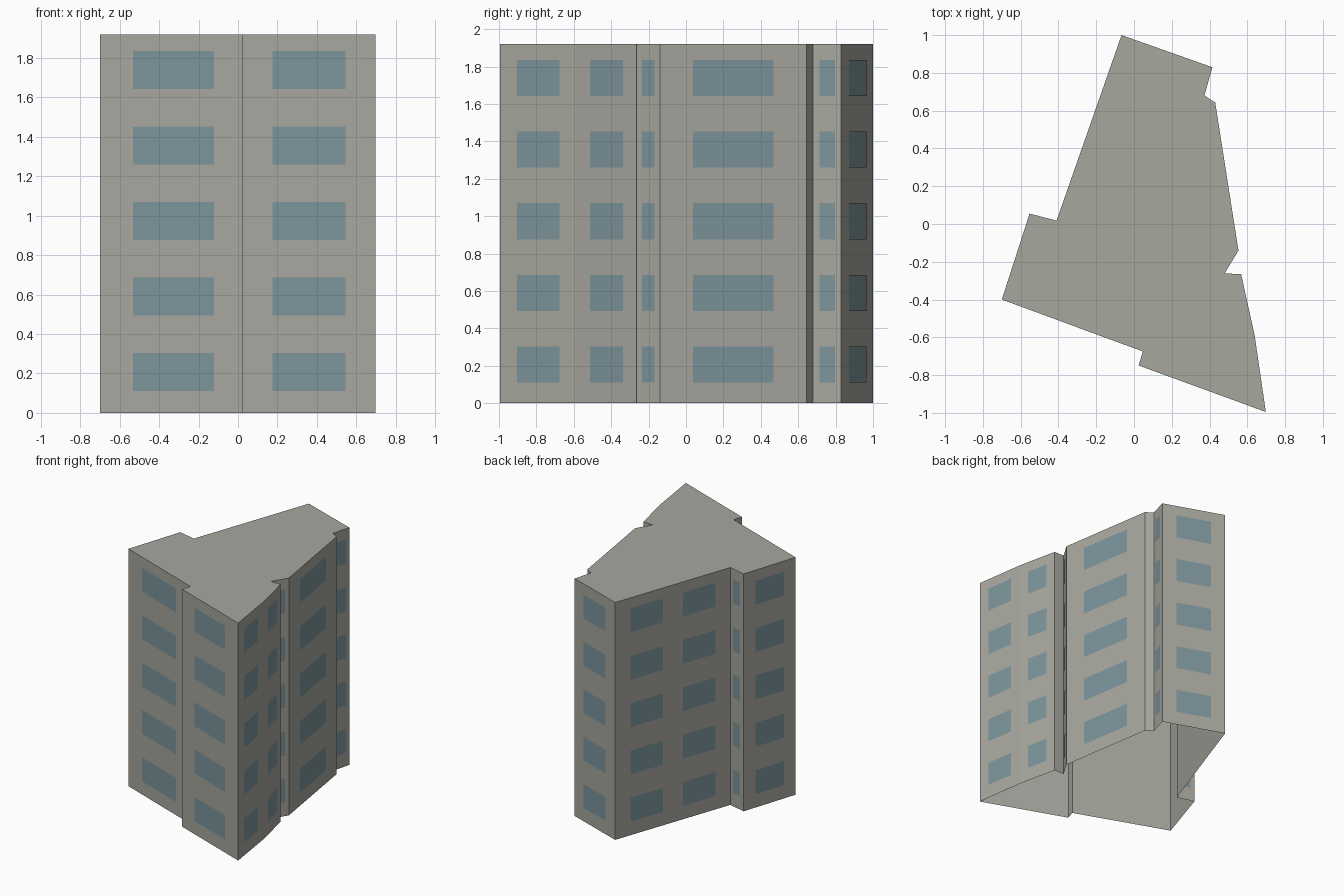
import bpy
import bmesh
from mathutils import Vector

cube = bpy.data.objects.get("Cube")
if cube:
    bpy.data.objects.remove(cube, do_unlink=True)

HEIGHT = 1.92
FLOORS, PITCH = 5, 0.383
SILL, WINDOW_HEIGHT = 0.11, 0.193
ONE = [(0.225, 0.775)]
TWO = [(0.13, 0.415), (0.585, 0.87)]

# Footprint corners, clockwise from above, each with the window spans
# (fractions of the wall length) of the wall that starts there
PLAN = [
    ((-0.066, 1.0), ONE),
    ((0.415, 0.83), ONE),
    ((0.373, 0.68), []),
    ((0.43, 0.643), ONE),
    ((0.553, -0.14), ONE),
    ((0.48, -0.262), []),
    ((0.567, -0.265), ONE),
    ((0.638, -0.585), ONE),
    ((0.698, -0.995), ONE),
    ((0.024, -0.749), []),
    ((0.047, -0.675), ONE),
    ((-0.7, -0.4), ONE),
    ((-0.553, 0.055), ONE),
    ((-0.41, 0.018), TWO),
]


def make_material(name, color):
    mat = bpy.data.materials.new(name)
    mat.use_nodes = True
    mat.diffuse_color = color
    mat.node_tree.nodes["Principled BSDF"].inputs["Base Color"].default_value = color
    return mat


def make_object(name, bm, mat):
    mesh = bpy.data.meshes.new(name)
    bm.to_mesh(mesh)
    bm.free()
    mesh.materials.append(mat)
    obj = bpy.data.objects.new(name, mesh)
    bpy.context.collection.objects.link(obj)
    return obj


def add_panel(bm, a, b, z0, z1):
    """Upright quad facing the left side of the line from a to b."""
    corners = [(b, z0), (a, z0), (a, z1), (b, z1)]
    bm.faces.new([bm.verts.new((p.x, p.y, z)) for p, z in corners])


concrete = make_material("warm grey concrete", (0.39, 0.385, 0.345, 1))
glass = make_material("blue grey glass", (0.2, 0.3, 0.33, 1))

corners = [Vector(p) for p, _ in PLAN]
walls = list(zip(corners, corners[1:] + corners[:1], [s for _, s in PLAN]))

# Building shell: walls and flat roof, open underneath
shell = bmesh.new()
for a, b, _ in walls:
    add_panel(shell, a, b, 0, HEIGHT)
shell.faces.new([shell.verts.new((p.x, p.y, HEIGHT)) for p in reversed(corners)])
bmesh.ops.remove_doubles(shell, verts=shell.verts, dist=0.0001)
make_object("building_shell", shell, concrete)

# Window panes: thin plates just outside each wall, repeated per floor
panes = bmesh.new()
for a, b, spans in walls:
    d = b - a
    out = Vector((-d.y, d.x)).normalized() * 0.003
    for t0, t1 in spans:
        for floor in range(FLOORS):
            z = SILL + floor * PITCH
            add_panel(panes, a + d * t0 + out, a + d * t1 + out, z, z + WINDOW_HEIGHT)
make_object("window_panes", panes, glass)
